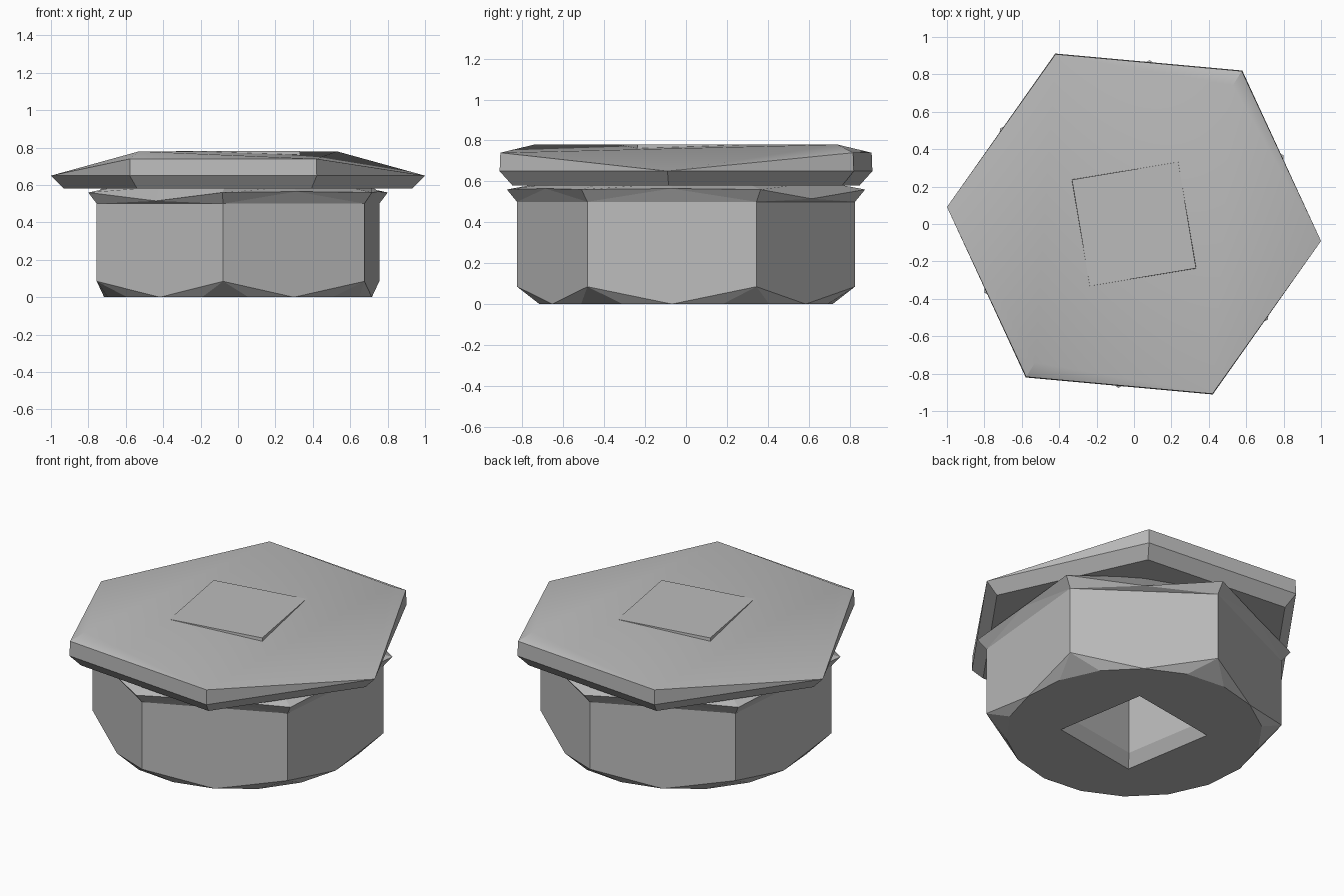
import bpy
import bmesh
from math import radians, cos, sin
from mathutils import Vector

cube = bpy.data.objects.get("Cube")
if cube:
    bpy.data.objects.remove(cube)

steel = bpy.data.materials.new("plain_grey")
steel.use_nodes = True
steel.diffuse_color = (0.5, 0.5, 0.5, 1)
steel.node_tree.nodes["Principled BSDF"].inputs["Base Color"].default_value = (0.5, 0.5, 0.5, 1)

NUT_TURN, PLATE_TURN, SQUARE_TURN = 24.5, -5.2, 54.5


def point(r, angle, z):
    a = radians(angle)
    return Vector((r * cos(a), r * sin(a), z))


def ring(bm, count, r, turn, z):
    return [bm.verts.new(point(r, turn + 360 * i / count, z)) for i in range(count)]


def bridge(bm, low, high):
    n = len(low)
    for i in range(n):
        j = (i + 1) % n
        bm.faces.new((low[i], low[j], high[j], high[i]))


def finish(bm, name, smooth=False):
    bmesh.ops.recalc_face_normals(bm, faces=bm.faces[:])
    mesh = bpy.data.meshes.new(name)
    bm.to_mesh(mesh)
    bm.free()
    mesh.materials.append(steel)
    obj = bpy.data.objects.new(name, mesh)
    bpy.context.collection.objects.link(obj)
    if smooth:
        bpy.ops.object.select_all(action='DESELECT')
        obj.select_set(True)
        bpy.context.view_layer.objects.active = obj
        bpy.ops.object.shade_smooth_by_angle(angle=radians(30))


# Hexagonal nut: chamfered foot, flared collar, square socket underneath
bm = bmesh.new()
foot = ring(bm, 18, 0.719, NUT_TURN - 30, 0)
low = ring(bm, 6, 0.83, NUT_TURN, 0.085)
high = ring(bm, 6, 0.83, NUT_TURN, 0.5)
for k in range(6):
    n = (k + 1) % 6
    for s in range(3):
        bm.faces.new((low[k], foot[3 * k + s], foot[(3 * k + s + 1) % 18]))
    bm.faces.new((low[k], foot[(3 * k + 3) % 18], low[n], high[n], high[k]))

# Collar rim dips in the middle of two opposite sides
rim = ring(bm, 6, 0.88, NUT_TURN, 0.56)
mids = [bm.verts.new(point(0.755, NUT_TURN + 30 + 60 * k, 0.515 if k % 3 == 0 else 0.565))
        for k in range(6)]
neck = ring(bm, 12, 0.72, NUT_TURN, 0.59)
for k in range(6):
    n = (k + 1) % 6
    bm.faces.new((high[k], mids[k], rim[k]))
    bm.faces.new((high[k], high[n], mids[k]))
    bm.faces.new((high[n], rim[n], mids[k]))
    bm.faces.new((rim[k], mids[k], neck[2 * k + 1], neck[2 * k]))
    bm.faces.new((mids[k], rim[n], neck[(2 * k + 2) % 12], neck[2 * k + 1]))
bm.faces.new(neck)

mouth = ring(bm, 4, 0.41, SQUARE_TURN, 0)
throat = ring(bm, 4, 0.35, SQUARE_TURN, 0.07)
roof = ring(bm, 4, 0.35, SQUARE_TURN, 0.55)
bridge(bm, mouth, throat)
bridge(bm, throat, roof)
bm.faces.new(roof)
edges = [bm.edges.get((loop[i - 1], loop[i])) for loop in (foot, mouth) for i in range(len(loop))]
bmesh.ops.triangle_fill(bm, edges=edges, use_beauty=True)
finish(bm, "hexagonal_nut")

# Head plate: undercut rim, two low corners, crowned along a diagonal ridge
bm = bmesh.new()
under = ring(bm, 6, 0.935, PLATE_TURN, 0.58)
side = ring(bm, 6, 1.004, PLATE_TURN, 0.65)
bridge(bm, under, side)
bm.faces.new(under)
crown = [side[k] if k % 3 == 0 else bm.verts.new(point(1.0, PLATE_TURN + 60 * k, 0.74))
         for k in range(6)]
ridge = [bm.verts.new(point(0.91, SQUARE_TURN + turn, 0.78)) for turn in (0, 180)]
for half, peak, far in ((0, ridge[0], ridge[1]), (3, ridge[1], ridge[0])):
    end, one, two, nxt = (half + i for i in range(4))
    nxt %= 6
    bm.faces.new((side[end], side[one], crown[one]))
    bm.faces.new((side[one], side[two], crown[two], crown[one]))
    bm.faces.new((side[two], side[nxt], crown[two]))
    bm.faces.new((side[end], crown[one], peak))
    bm.faces.new((crown[one], crown[two], peak))
    bm.faces.new((crown[two], far, peak))
    bm.faces.new((crown[two], side[nxt], far))
finish(bm, "head_plate", smooth=True)

# Square plug set into the head plate
bm = bmesh.new()
base = ring(bm, 4, 0.415, SQUARE_TURN, 0.7)
top = ring(bm, 4, 0.407, SQUARE_TURN, 0.781)
bridge(bm, base, top)
bm.faces.new(base)
bm.faces.new(top)
finish(bm, "square_plug")
